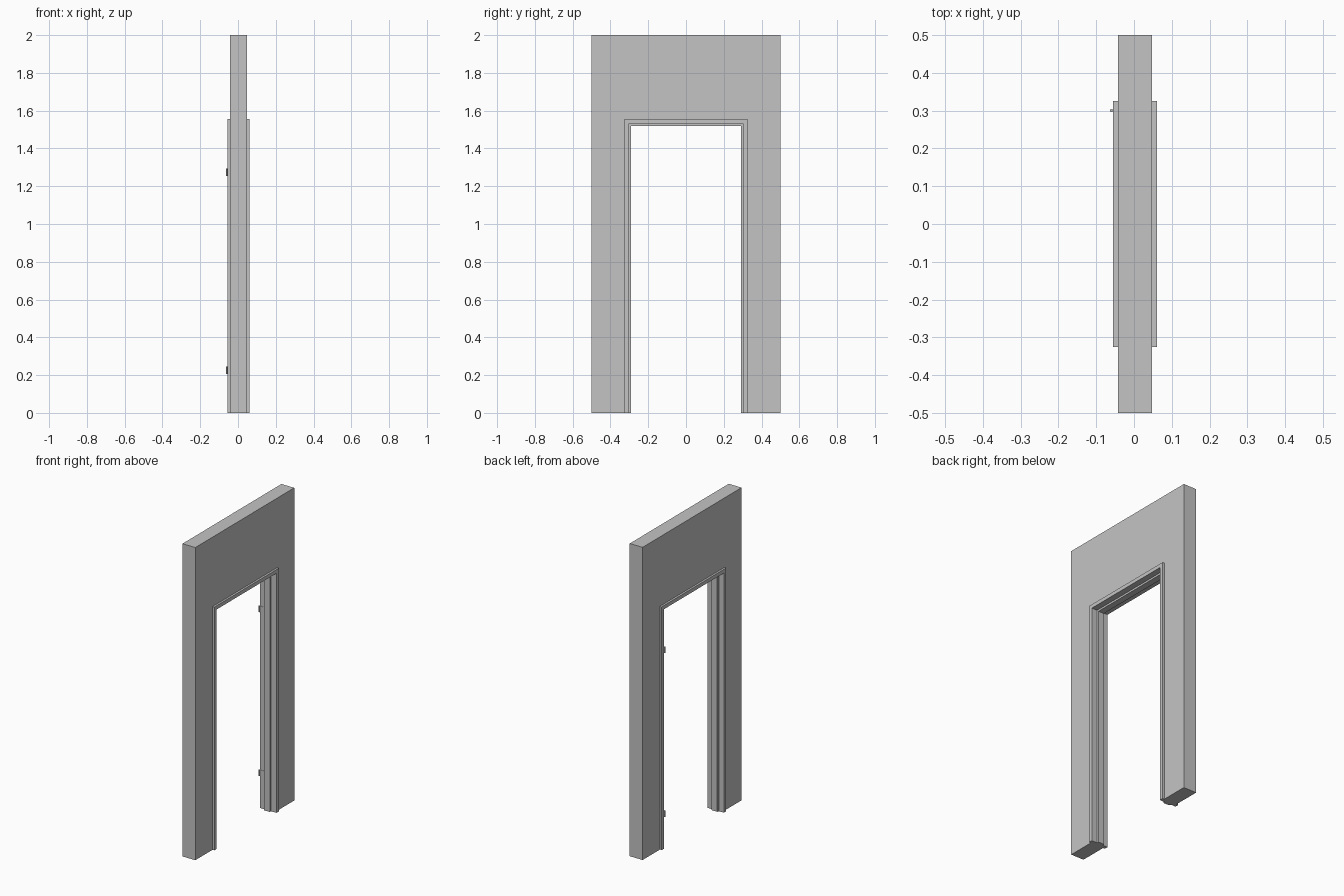
import bpy, bmesh

if "Cube" in bpy.data.objects:
    bpy.data.objects.remove(bpy.data.objects["Cube"], do_unlink=True)

grey = bpy.data.materials.new("plain_grey")
grey.use_nodes = True
colour = (0.55, 0.55, 0.55, 1)
grey.diffuse_color = colour
grey.node_tree.nodes["Principled BSDF"].inputs["Base Color"].default_value = colour

HALF, TOP = 0.29, 1.52              # clear doorway: half width and height
WALL_X = (-0.043, 0.048)            # wall faces
FRAME_X = (-0.056, 0.061)           # frame faces
REBATE, BACK, LIP = 0.012, 0.02, 0.036   # depths outward from the clear doorway


def finish(bm, name):
    bmesh.ops.recalc_face_normals(bm, faces=bm.faces)
    mesh = bpy.data.meshes.new(name)
    bm.to_mesh(mesh)
    bm.free()
    mesh.materials.append(grey)
    obj = bpy.data.objects.new(name, mesh)
    bpy.context.collection.objects.link(obj)
    return obj


def doorway_path(d):
    """Inverted U around the doorway, d outside the clear opening."""
    w, t = HALF + d, TOP + d
    return [(-w, 0), (-w, t), (w, t), (w, 0)]


def sweep(name, profile):
    """Sweep a closed (x, depth) profile around the doorway with mitred corners."""
    bm = bmesh.new()
    rows = [[bm.verts.new((x, y, z)) for y, z in doorway_path(d)] for x, d in profile]
    for a, b in zip(rows, rows[1:] + rows[:1]):
        for i in range(3):
            bm.faces.new((a[i], a[i + 1], b[i + 1], b[i]))
    for end in (0, 3):
        bm.faces.new([row[end] for row in rows])
    return finish(bm, name)


def box(name, lo, hi):
    bm = bmesh.new()
    bmesh.ops.create_cube(bm, size=1)
    for v in bm.verts:
        v.co = [l if c < 0 else h for c, l, h in zip(v.co, lo, hi)]
    return finish(bm, name)


# Wall panel with the doorway cut out
bm = bmesh.new()
outline = [(-0.5, 0), (-0.5, 2), (0.5, 2), (0.5, 0)] + doorway_path(BACK)[::-1]
face = bm.faces.new([bm.verts.new((WALL_X[0], y, z)) for y, z in outline])
new = bmesh.ops.extrude_face_region(bm, geom=[face])["geom"]
bmesh.ops.translate(bm, vec=(WALL_X[1] - WALL_X[0], 0, 0),
                    verts=[g for g in new if isinstance(g, bmesh.types.BMVert)])
finish(bm, "wall")

# Door frame: lipped on both faces, with a raised stop in the middle
(f0, f1), (w0, w1) = FRAME_X, WALL_X
s0, s1 = -0.018, 0.022
sweep("door_frame", [
    (f0, LIP), (f0, REBATE), (s0, REBATE), (s0, 0), (s1, 0), (s1, REBATE),
    (f1, REBATE), (f1, LIP), (w1, LIP), (w1, BACK), (w0, BACK), (w0, LIP)])

# Seal strip in the corner of the rebate
sweep("seal_strip", [(s0 - 0.005, REBATE), (s0 - 0.005, 0.007), (s0, 0.004), (s0, REBATE)])

# Hinges on the left jamb
for label, z in (("lower", 0.225), ("upper", 1.273)):
    bm = bmesh.new()
    bmesh.ops.create_cone(bm, cap_ends=True, segments=12, radius1=0.004,
                          radius2=0.004, depth=0.04)
    bmesh.ops.translate(bm, vec=(f0 - 0.004, 0.3, z), verts=bm.verts)
    knuckle = finish(bm, label + "_hinge_knuckle")
    for p in knuckle.data.polygons:
        p.use_smooth = len(p.vertices) == 4
    box(label + "_hinge_leaf", (f0 - 0.004, 0.3, z - 0.02), (f0 + 0.025, 0.303, z + 0.02))
